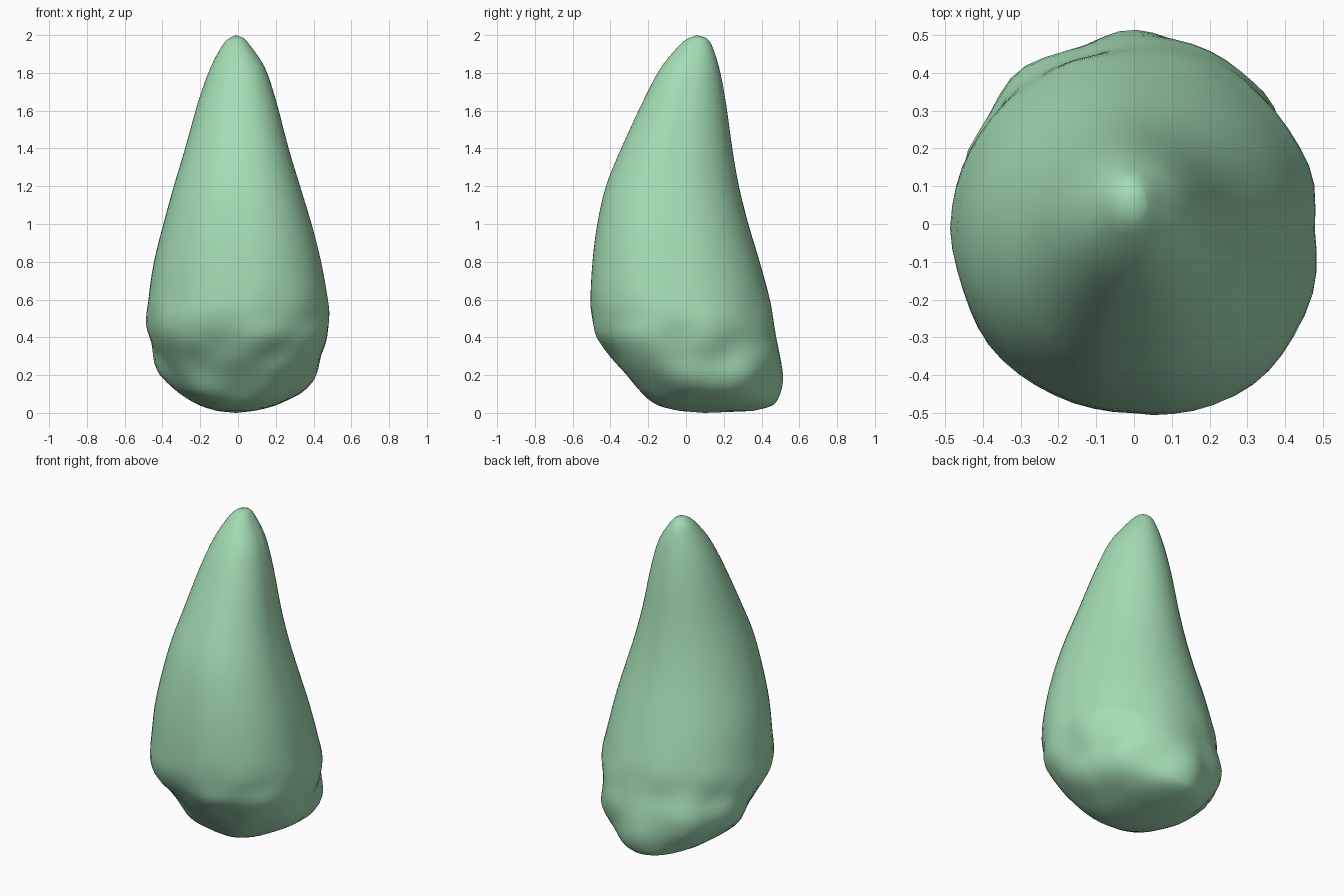
import bpy
import bmesh
import math
from mathutils import Vector, noise

cube = bpy.data.objects.get("Cube")
if cube:
    bpy.data.objects.remove(cube, do_unlink=True)

SIDES = 56
STEPS = 3

# Cross-sections from base to tip: height, left and right reach, front and back reach
sections = [
    (.01, -.11, .08, -.03, .35),
    (.04, -.2, .2, -.15, .46),
    (.1, -.3, .32, -.24, .49),
    (.2, -.4, .41, -.31, .5),
    (.3, -.44, .45, -.39, .5),
    (.4, -.47, .47, -.46, .48),
    (.5, -.48, .475, -.49, .465),
    (.6, -.475, .47, -.5, .445),
    (.8, -.445, .435, -.49, .39),
    (1, -.395, .385, -.465, .33),
    (1.2, -.34, .325, -.42, .28),
    (1.4, -.28, .265, -.34, .245),
    (1.65, -.21, .2, -.225, .21),
    (1.83, -.145, .14, -.13, .175),
    (1.95, -.08, .06, -.03, .135),
    (1.985, -.045, .03, .015, .105),
]


def blend(a, b, c, d, t):
    """Smooth curve from b to c, with a and d as neighbours."""
    return b + t * (c - a + t * (2 * a - 5 * b + 4 * c - d
                                 + t * (3 * (b - c) + d - a))) / 2


def smooth_sections(rows):
    """Add in-between sections along the height."""
    result = []
    last = len(rows) - 1
    for i in range(last):
        group = (rows[max(i - 1, 0)], rows[i], rows[i + 1], rows[min(i + 2, last)])
        for step in range(STEPS):
            result.append([blend(*values, step / STEPS) for values in zip(*group)])
    result.append(rows[last])
    return result


def ring_point(section, angle):
    """Point on an oval section, a little fuller at the front left."""
    z, left, right, front, back = section
    centre = Vector(((left + right) / 2, (front + back) / 2, z))
    c, s = math.cos(angle), math.sin(angle)
    fullness = 1 + .08 * max(0, -c * s * 2) * (c > 0)
    point = centre + Vector((c * (right - left), s * (back - front), 0)) * fullness / 2
    # Shallow lumps fading out above the base
    fade = max(0, min(1, (.65 - z) / .25)) * min(1, z / .1)
    lump = noise.noise(point * 5) * .03 * fade
    return point + Vector((c, s, 0)) * lump


# Body: skinned rings closed at the base and the tip
bm = bmesh.new()
rings = []
for section in smooth_sections(sections):
    rings.append([bm.verts.new(ring_point(section, math.tau * k / SIDES))
                  for k in range(SIDES)])
for lower, upper in zip(rings, rings[1:]):
    for k in range(SIDES):
        n = (k + 1) % SIDES
        bm.faces.new((lower[k], lower[n], upper[n], upper[k]))
base = bm.verts.new((-.01, .1, 0))
tip = bm.verts.new((-.01, .06, 2))
for k in range(SIDES):
    n = (k + 1) % SIDES
    bm.faces.new((base, rings[0][n], rings[0][k]))
    bm.faces.new((tip, rings[-1][k], rings[-1][n]))
bmesh.ops.recalc_face_normals(bm, faces=bm.faces)

mesh = bpy.data.meshes.new("tapered_body")
bm.to_mesh(mesh)
bm.free()
body = bpy.data.objects.new("tapered_body", mesh)
bpy.context.collection.objects.link(body)

# Single pale green colour
colour = (.37, .72, .46, 1)
green = bpy.data.materials.new("pale_green")
green.use_nodes = True
green.diffuse_color = colour
green.node_tree.nodes["Principled BSDF"].inputs["Base Color"].default_value = colour
mesh.materials.append(green)

bpy.ops.object.select_all(action="DESELECT")
body.select_set(True)
bpy.context.view_layer.objects.active = body
bpy.ops.object.shade_smooth_by_angle(angle=math.radians(60))
